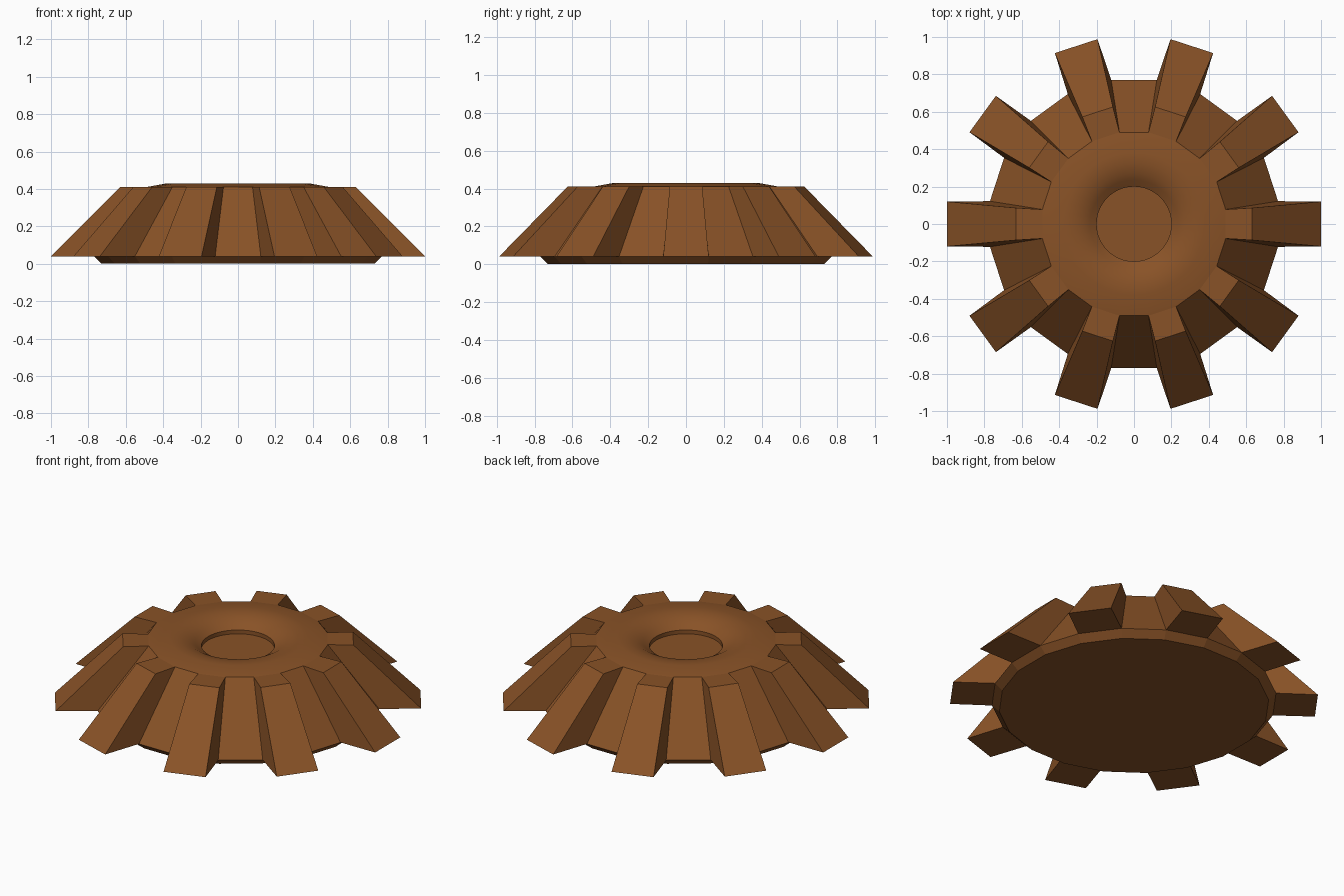
import bpy, bmesh, math

if "Cube" in bpy.data.objects:
    bpy.data.objects.remove(bpy.data.objects["Cube"])

TEETH = 10
N = TEETH * 4          # points per ring
bm = bmesh.new()


def polar(r, a, z):
    return bm.verts.new((r * math.cos(a), r * math.sin(a), z))


def circle(r, z):
    return [polar(r, 2 * math.pi * i / N, z) for i in range(N)]


def facets(apothem, z):
    """20-sided ring; corners sit halfway between tooth and valley centres."""
    r = apothem / math.cos(math.pi / 20)
    return [polar(r, math.pi / 20 * (2 * i + 1), z) for i in range(20)]


def bridge(a, b):
    n = len(a)
    return [bm.faces.new((a[i], a[(i + 1) % n], b[(i + 1) % n], b[i])) for i in range(n)]


# main rings of the body
shoulder = facets(0.49, 0.41)
skirt = facets(0.77, 0.04)
base = facets(0.73, 0.0)
bridge(base, skirt)
bm.faces.new(base[::-1])

# shoulder midpoints so the faceted rim meets the round dish
mids = [bm.verts.new((shoulder[i - 1].co + shoulder[i].co) / 2) for i in range(20)]
rim = [v for i in range(20) for v in (mids[i], shoulder[i])]

# round dish in the top
rings = [rim] + [circle(r, z) for r, z in
                 ((0.38, 0.43), (0.325, 0.427), (0.27, 0.415), (0.235, 0.395), (0.20, 0.373), (0.20, 0.35))]
dish = []
for a, b in zip(rings, rings[1:]):
    dish += bridge(a, b)
bm.faces.new(rings[-1])

# teeth and valleys
for t in range(TEETH):
    l, r = 2 * t, (2 * t - 1) % 20          # left and right corners of this tooth
    a = 2 * math.pi * t / TEETH

    def tooth(x, y, z):
        return bm.verts.new((x * math.cos(a) - y * math.sin(a), x * math.sin(a) + y * math.cos(a), z))

    tl, tr = tooth(0.63, 0.086, 0.41), tooth(0.63, -0.086, 0.41)
    ol, orr = tooth(1.0, 0.12, 0.04), tooth(1.0, -0.12, 0.04)
    bm.faces.new((shoulder[r], tr, tl, shoulder[l], mids[l]))      # flat top
    bm.faces.new((tr, orr, ol, tl))                                # slope
    bm.faces.new((shoulder[l], tl, ol, skirt[l]))                  # left wall
    bm.faces.new((shoulder[r], skirt[r], orr, tr))                 # right wall
    bm.faces.new((skirt[r], skirt[l], ol, orr))                    # underside
    k = (l + 1) % 20
    bm.faces.new((shoulder[l], skirt[l], skirt[k], shoulder[k], mids[k]))  # valley

bmesh.ops.recalc_face_normals(bm, faces=bm.faces[:])

# smooth dish, crisp edges elsewhere
for f in dish:
    f.smooth = True
for e in bm.edges:
    e.smooth = e.calc_face_angle(0) < math.radians(30)

mesh = bpy.data.meshes.new("bevel_gear")
bm.to_mesh(mesh)
bm.free()
gear = bpy.data.objects.new("bevel_gear", mesh)
bpy.context.collection.objects.link(gear)

brown = bpy.data.materials.new("rust brown")
brown.diffuse_color = (0.25, 0.085, 0.02, 1)
brown.use_nodes = True
brown.node_tree.nodes["Principled BSDF"].inputs["Base Color"].default_value = brown.diffuse_color
mesh.materials.append(brown)
